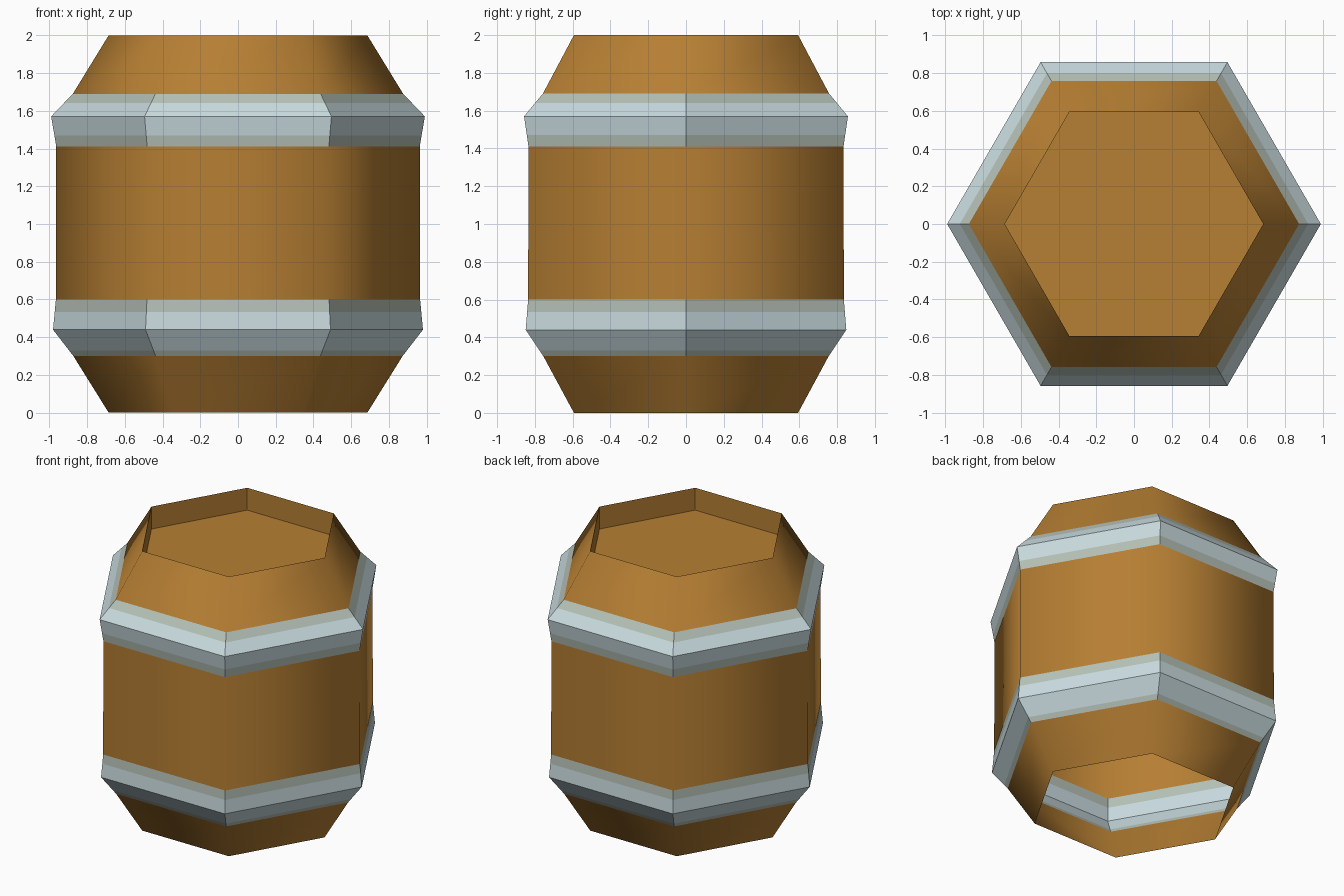
import bpy, bmesh, math

if "Cube" in bpy.data.objects:
    bpy.data.objects.remove(bpy.data.objects["Cube"])

def material(name, rgb):
    m = bpy.data.materials.new(name)
    m.diffuse_color = (*rgb, 1)
    m.use_nodes = True
    m.node_tree.nodes["Principled BSDF"].inputs["Base Color"].default_value = m.diffuse_color
    return m

WOOD, METAL, WORN = 0, 1, 2
mats = [material("brown_wood", (0.47, 0.212, 0.033)),
        material("pale_metal", (0.58, 0.70, 0.73)),
        material("worn_metal", (0.46, 0.53, 0.47))]

# Single-skin profile: (corner radius, height, colour of the ring above this point)
profile = [(0.685, 0.0, WOOD),
           (0.872, 0.30, WORN), (0.895, 0.33, METAL), (0.98, 0.44, METAL),
           (0.971, 0.535, WORN), (0.965, 0.60, WOOD),
           (0.963, 1.41, WORN), (0.973, 1.47, METAL), (0.99, 1.57, METAL),
           (0.923, 1.64, WORN), (0.875, 1.69, WOOD),
           (0.685, 2.0, WOOD), (0.685, 1.84, WOOD)]

bm = bmesh.new()
SIDES = 6
rings = [[bm.verts.new((r * math.cos(i * math.tau / SIDES),
                        r * math.sin(i * math.tau / SIDES), z))
          for i in range(SIDES)] for r, z, _ in profile]

# Staves and hoops
for k in range(len(rings) - 1):
    a, b = rings[k], rings[k + 1]
    for i in range(SIDES):
        j = (i + 1) % SIDES
        f = bm.faces.new((a[i], a[j], b[j], b[i]))
        f.material_index = profile[k][2]
        # wooden outside is softly shaded, hoops and rim recess are flat
        f.smooth = profile[k][2] == WOOD and k < len(rings) - 2

# Sunken lid; the underside stays open
bm.faces.new(rings[-1])

# Keep crisp edges wherever the colour or the shading changes
for e in bm.edges:
    fs = e.link_faces
    if len(fs) == 2 and not all(f.smooth for f in fs):
        e.smooth = False

mesh = bpy.data.meshes.new("barrel")
bm.to_mesh(mesh)
bm.free()
for m in mats:
    mesh.materials.append(m)
barrel = bpy.data.objects.new("barrel", mesh)
bpy.context.collection.objects.link(barrel)
